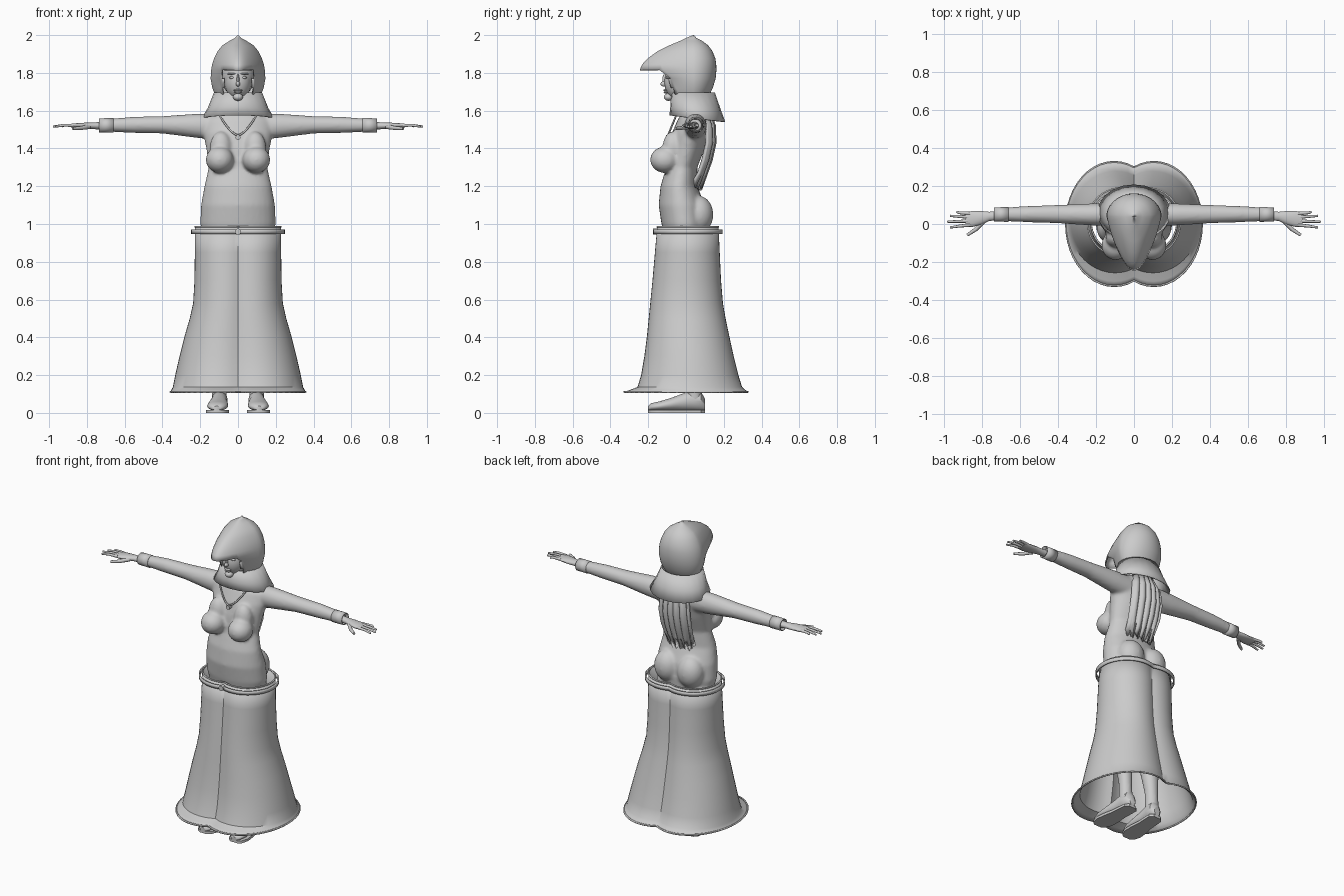
import bpy
import bmesh
import math
from mathutils import Vector

default_cube = bpy.data.objects.get("Cube")
if default_cube:
    bpy.data.objects.remove(default_cube, do_unlink=True)

clay = bpy.data.materials.new("plain_grey")
clay.use_nodes = True
clay.diffuse_color = (0.6, 0.6, 0.6, 1)
clay.node_tree.nodes["Principled BSDF"].inputs["Base Color"].default_value = (0.6, 0.6, 0.6, 1)


def finish(name, bm, angle=40):
    """Turn a bmesh into a smooth shaded object."""
    bmesh.ops.recalc_face_normals(bm, faces=bm.faces)
    mesh = bpy.data.meshes.new(name)
    bm.to_mesh(mesh)
    bm.free()
    mesh.materials.append(clay)
    mesh.shade_smooth()
    mesh.set_sharp_from_angle(angle=math.radians(angle))
    obj = bpy.data.objects.new(name, mesh)
    bpy.context.collection.objects.link(obj)
    return obj


def ellipse(axis, center, a, b, count=32):
    """Ring of points around a centre, facing along the given axis."""
    points = []
    for i in range(count):
        t = math.tau * i / count
        u, v = a * math.cos(t), b * math.sin(t)
        offset = {"x": (0, u, v), "y": (u, 0, v), "z": (u, v, 0)}[axis]
        points.append(Vector(center) + Vector(offset))
    return points


def add_loft(bm, rings, caps=True):
    loops = [[bm.verts.new(p) for p in ring] for ring in rings]
    count = len(loops[0])
    for low, high in zip(loops, loops[1:]):
        for i in range(count):
            j = (i + 1) % count
            bm.faces.new((low[i], low[j], high[j], high[i]))
    if caps:
        bm.faces.new(loops[0])
        bm.faces.new(loops[-1])


def loft(name, rings, caps=True):
    bm = bmesh.new()
    add_loft(bm, rings, caps)
    return finish(name, bm)


def add_ball(bm, center, size):
    made = bmesh.ops.create_uvsphere(bm, u_segments=24, v_segments=16, radius=1)
    for vert in made["verts"]:
        vert.co = Vector(center) + vert.co * Vector(size)


def tube(name, points, radius, tip=1.0, closed=False):
    curve = bpy.data.curves.new(name, "CURVE")
    curve.dimensions = "3D"
    curve.bevel_depth = radius
    curve.bevel_resolution = 3
    curve.use_fill_caps = True
    spline = curve.splines.new("POLY")
    spline.points.add(len(points) - 1)
    for i, (slot, p) in enumerate(zip(spline.points, points)):
        slot.co = (*p, 1)
        slot.radius = 1 + (tip - 1) * i / (len(points) - 1)
    spline.use_cyclic_u = closed
    spline.use_smooth = True
    curve.materials.append(clay)
    obj = bpy.data.objects.new(name, curve)
    bpy.context.collection.objects.link(obj)
    return obj


def thicken(obj, amount, offset=0):
    mod = obj.modifiers.new("thickness", "SOLIDIFY")
    mod.thickness = amount
    mod.offset = offset


# Body: overlapping volumes fused into one smooth skin
body = bmesh.new()
# height, half width, front, back
torso = [(0.88, 0.17, -0.10, 0.10), (1.0, 0.2, -0.13, 0.11), (1.1, 0.196, -0.145, 0.10),
         (1.2, 0.178, -0.135, 0.06), (1.3, 0.155, -0.105, 0.06), (1.4, 0.168, -0.095, 0.10),
         (1.48, 0.185, -0.075, 0.12), (1.55, 0.18, -0.045, 0.12), (1.59, 0.12, -0.02, 0.10),
         (1.62, 0.05, -0.02, 0.08), (1.72, 0.045, -0.02, 0.07)]
add_loft(body, [ellipse("z", (0, (f + b) / 2, z), w, (b - f) / 2) for z, w, f, b in torso])
# distance along arm, centre y, centre height, half depth, half height
arm = [(0.1, 0.05, 1.515, 0.06, 0.07), (0.22, 0.05, 1.52, 0.058, 0.064), (0.4, 0.052, 1.525, 0.048, 0.046),
       (0.55, 0.052, 1.525, 0.043, 0.043), (0.72, 0.05, 1.522, 0.034, 0.032)]
leg = [(0.06, 0.045, 0.04), (0.2, 0.04, 0.04), (0.35, 0.02, 0.055), (0.5, 0.01, 0.055),
       (0.7, 0, 0.075), (0.95, 0, 0.09)]
for s in (1, -1):
    add_loft(body, [ellipse("x", (s * x, y, z), a, b) for x, y, z, a, b in arm])
    add_loft(body, [ellipse("z", (s * 0.1, y, z), r, r) for z, y, r in leg])
    add_ball(body, (s * 0.097, -0.112, 1.34), (0.074, 0.078, 0.07))
    add_ball(body, (s * 0.09, -0.07, 1.4), (0.06, 0.055, 0.09))
    add_ball(body, (s * 0.082, 0.065, 1.05), (0.085, 0.08, 0.1))
body_obj = finish("body", body)
remesh = body_obj.modifiers.new("fuse", "REMESH")
remesh.mode = "VOXEL"
remesh.voxel_size = 0.009
remesh.use_smooth_shade = True
relax = body_obj.modifiers.new("relax", "SMOOTH")
relax.factor = 0.5
relax.iterations = 8

# Cuffs, hands and shoes
for s, side in ((1, "left"), (-1, "right")):
    cuff = loft(side + "_cuff", [ellipse("x", (s * x, 0.05, 1.522), r, r)
                                 for x, r in ((0.66, 0.036), (0.735, 0.035))], caps=False)
    thicken(cuff, 0.005)
    palm = [(0.7, 0.045, 0.024, 0.022), (0.76, 0.04, 0.024, 0.018), (0.8, 0.033, 0.035, 0.017),
            (0.85, 0.026, 0.042, 0.014), (0.885, 0.024, 0.038, 0.009)]
    loft(side + "_palm", [ellipse("x", (s * x, y, 1.52), a, b, 20) for x, y, a, b in palm])
    fingers = [("little", 0.055, 0.93, 0.064), ("ring", 0.036, 0.965, 0.043),
               ("middle", 0.016, 0.98, 0.012), ("index", -0.005, 0.965, -0.018)]
    for label, root, reach, tip_y in fingers:
        tube(f"{side}_{label}_finger", [(s * 0.86, root, 1.522), (s * 0.92, (root + tip_y) / 2, 1.523),
                                        (s * reach, tip_y, 1.516)], 0.0095, 0.6)
    tube(side + "_thumb", [(s * 0.79, 0.015, 1.515), (s * 0.83, -0.028, 1.508), (s * 0.875, -0.058, 1.505)],
         0.013, 0.6)

    # along foot, half width, top height
    shoe = [(-0.2, 0.018, 0.035), (-0.185, 0.04, 0.05), (-0.14, 0.055, 0.06), (-0.08, 0.052, 0.078),
            (-0.02, 0.043, 0.1), (0.04, 0.042, 0.12), (0.08, 0.04, 0.11), (0.1, 0.02, 0.075)]
    loft(side + "_shoe", [ellipse("y", (s * (0.1 - y * 0.06), y, top / 2 + 0.006), w, top / 2 - 0.005)
                          for y, w, top in shoe])
    outline = [(1, y, w) for y, w, _ in shoe] + [(-1, y, w) for y, w, _ in reversed(shoe)]
    loft(side + "_sole", [[Vector((s * (0.1 - y * 0.06) + k * (w + 0.006), y, z)) for k, y, w in outline]
                          for z in (0, 0.016)])


# Skirt and belt: two joined lobes in plan
def lobes(z, half_width, front, back, grow=0.0, count=28):
    spread = half_width * 0.29
    rx = half_width - spread + grow
    limit = math.acos(-spread / rx)
    points = []
    for s in (1, -1):
        for i in range(count):
            t = -limit + 2 * limit * i / count
            x = spread + rx * math.cos(t)
            y = (back - front + 2 * grow) / 2 * math.sin(t)
            points.append(Vector((s * x, (front + back) / 2 + s * y, z)))
    return points


skirt_profile = [(0.108, 0.36, -0.33, 0.33), (0.118, 0.352, -0.3, 0.315), (0.135, 0.343, -0.255, 0.295),
                 (0.2, 0.33, -0.235, 0.275), (0.3, 0.307, -0.218, 0.25), (0.4, 0.282, -0.205, 0.228),
                 (0.5, 0.253, -0.195, 0.207), (0.58, 0.235, -0.187, 0.193), (0.7, 0.228, -0.175, 0.183),
                 (0.85, 0.226, -0.162, 0.176), (0.985, 0.225, -0.15, 0.17)]
skirt = loft("skirt", [lobes(*row) for row in skirt_profile], caps=False)
thicken(skirt, 0.005)
tube("skirt_hem", lobes(0.112, 0.357, -0.326, 0.326), 0.005, closed=True)
belt = loft("belt", [lobes(z, 0.226, -0.152, 0.172, 0.018) for z in (0.948, 0.972)], caps=False)
thicken(belt, 0.008)
tube("waistband", lobes(0.985, 0.226, -0.151, 0.171), 0.005, closed=True)
loft("belt_buckle", [ellipse("y", (0, y, 0.96), 0.016, 0.016) for y in (-0.176, -0.15)])

# Head with simple facial features
head = bmesh.new()
add_ball(head, (0, 0, 1.79), (0.09, 0.105, 0.12))
add_ball(head, (0, -0.035, 1.75), (0.07, 0.08, 0.095))
add_ball(head, (0, -0.092, 1.672), (0.026, 0.025, 0.02))
add_ball(head, (0, -0.117, 1.742), (0.011, 0.018, 0.014))
add_ball(head, (0, -0.112, 1.765), (0.007, 0.013, 0.03))
add_ball(head, (0, -0.108, 1.708), (0.024, 0.012, 0.006))
add_ball(head, (0, -0.106, 1.698), (0.02, 0.012, 0.007))
for s in (1, -1):
    add_ball(head, (s * 0.032, -0.097, 1.775), (0.015, 0.011, 0.007))
    add_ball(head, (s * 0.034, -0.097, 1.795), (0.023, 0.012, 0.005))
finish("head", head)


# Helmet: pointed crown with a forward peak and open face
def teardrop(z, w, front, back, count=64):
    mid = 0.04
    points = []
    for i in range(count):
        t = math.tau * i / count
        c = math.cos(t)
        reach = mid - front if c > 0 else back - mid
        x = w * math.sin(t) * (1 - 0.35 * max(c, 0) * min(1, reach / 0.2))
        points.append(Vector((x, mid - reach * c, z)))
    return points


helmet_rows = [(2.0, 0.002, 0.038, 0.042), (1.985, 0.016, 0.0, 0.055), (1.97, 0.045, -0.03, 0.085),
               (1.945, 0.083, -0.09, 0.118), (1.915, 0.108, -0.15, 0.14), (1.875, 0.127, -0.205, 0.156),
               (1.845, 0.137, -0.232, 0.16), (1.815, 0.142, -0.245, 0.161), (1.77, 0.145, -0.15, 0.157),
               (1.72, 0.136, -0.13, 0.142), (1.685, 0.122, -0.115, 0.125), (1.65, 0.105, -0.09, 0.1)]
shell = bmesh.new()
add_loft(shell, [teardrop(*row) for row in helmet_rows], caps=False)
opening = []
for face in shell.faces:
    mid = face.calc_center_median()
    if mid.z < 1.815 and mid.y < 0 and abs(mid.x) < 0.082:
        opening.append(face)
bmesh.ops.delete(shell, geom=opening, context="FACES")
thicken(finish("helmet", shell), 0.008, -1)

# Neck guard: flared cape, lower at the back
collar_rings = []
for z, w, front, back, tilt in ((1.695, 0.125, -0.075, 0.15, 0), (1.62, 0.157, -0.08, 0.18, 0.012),
                                (1.575, 0.19, -0.085, 0.205, 0.035)):
    ring = ellipse("z", (0, (front + back) / 2, z), w, (back - front) / 2, 20)
    for p in ring:
        p.z -= tilt * (p.y - front) / (back - front)
    collar_rings.append(ring)
thicken(loft("neck_guard", collar_rings, caps=False), 0.006)

# Hair: rippled curtain with ragged ends
hair = bmesh.new()
fall = [(1.6, 0.11, 0.07), (1.52, 0.142, 0.1), (1.43, 0.145, 0.11), (1.34, 0.125, 0.108),
        (1.27, 0.1, 0.1), (1.21, 0.07, 0.09)]
columns = 40
grid = []
for row, (z, y, w) in enumerate(fall):
    line = []
    for i in range(columns + 1):
        u = 2 * i / columns - 1
        ragged = 0.03 * math.sin(i * 1.9) * (row == len(fall) - 1)
        line.append(hair.verts.new((u * w, y - 0.03 * u * u + 0.007 * math.sin(u * 17), z + ragged)))
    grid.append(line)
for upper, lower in zip(grid, grid[1:]):
    for i in range(columns):
        hair.faces.new((upper[i], upper[i + 1], lower[i + 1], lower[i]))
thicken(finish("hair", hair, 80), 0.02)

# Necklace and pendant
chain = []
for i in range(25):
    u = 2 * i / 24 - 1
    drop = 1 - abs(u) ** 1.6
    chain.append((u * 0.1, -0.05 - 0.045 * drop, 1.58 - 0.11 * drop))
tube("necklace_chain", chain, 0.005)
loft("pendant", [ellipse("y", (0, y, 1.458), 0.013, 0.013, 16) for y in (-0.105, -0.08)])
